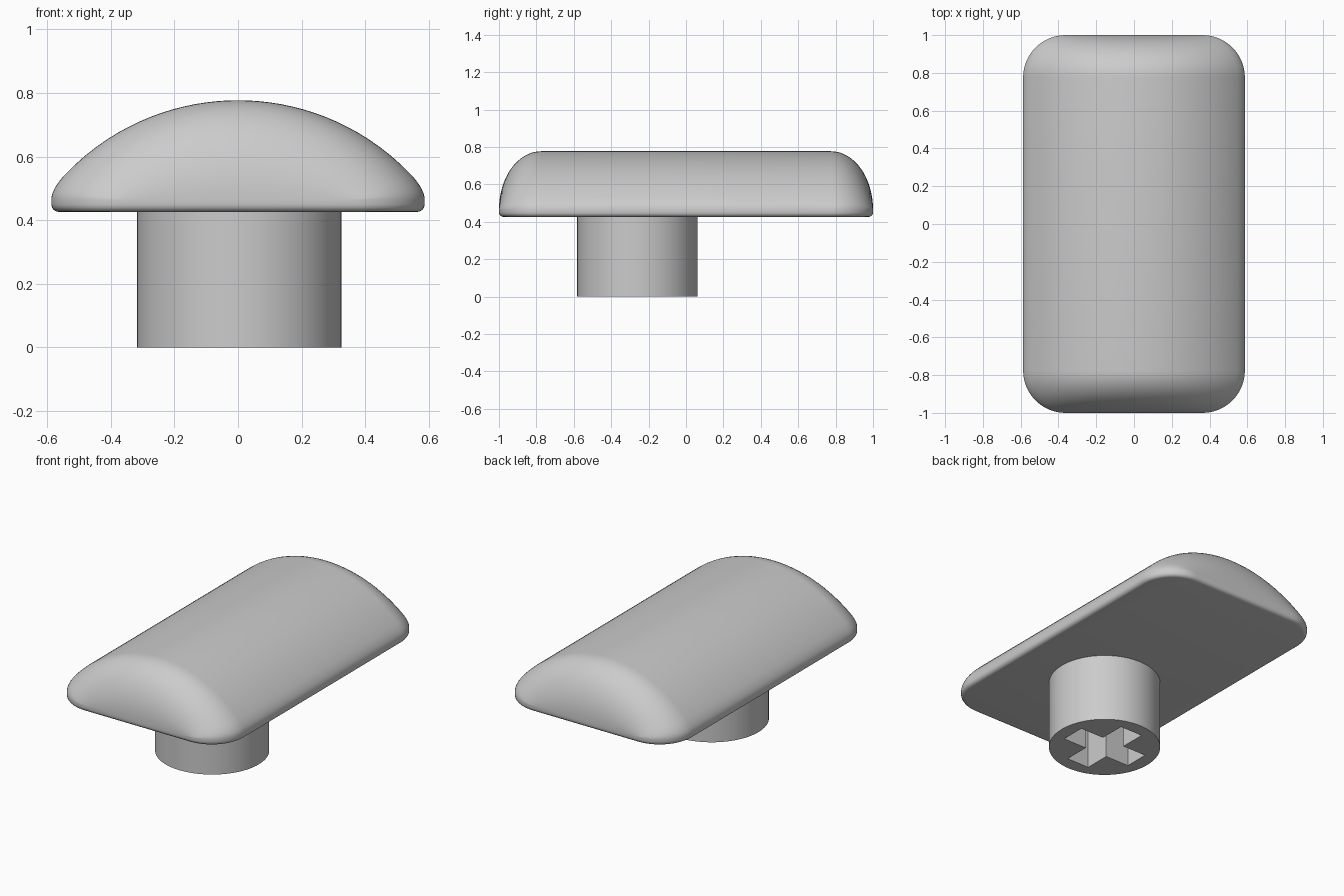
import bpy, bmesh, math

if "Cube" in bpy.data.objects:
    bpy.data.objects.remove(bpy.data.objects["Cube"])

grey = bpy.data.materials.new("light grey plastic")
grey.use_nodes = True
COLOR = (0.6, 0.6, 0.6, 1)
grey.diffuse_color = COLOR
grey.node_tree.nodes["Principled BSDF"].inputs["Base Color"].default_value = COLOR

HALF_X, HALF_Y, CORNER = 0.587, 1.0, 0.225
BOTTOM, WALL, TOP, ARC = 0.426, 0.465, 0.777, 0.75


def finish(name, bm, angle=40):
    bmesh.ops.recalc_face_normals(bm, faces=bm.faces)
    mesh = bpy.data.meshes.new(name)
    bm.to_mesh(mesh)
    bm.free()
    mesh.materials.append(grey)
    obj = bpy.data.objects.new(name, mesh)
    bpy.context.collection.objects.link(obj)
    smooth(obj, angle)
    return obj


def smooth(obj, angle):
    bpy.ops.object.select_all(action='DESELECT')
    obj.select_set(True)
    bpy.context.view_layer.objects.active = obj
    bpy.ops.object.shade_smooth_by_angle(angle=math.radians(angle))


def arc_z(x):
    return TOP - ARC + math.sqrt(ARC ** 2 - x ** 2)


def dome_profile():
    """Half-profile points from the wall to the crown, mirrored to both sides."""
    start = 0.55
    # softened shoulder between wall and dome
    a, c = (HALF_X, WALL), (start, arc_z(start))
    b = (HALF_X, arc_z(HALF_X))
    right = []
    for i in range(6):
        t = i / 6
        right.append(tuple((1 - t) ** 2 * p + 2 * t * (1 - t) * q + t * t * r
                           for p, q, r in zip(a, b, c)))
    right += [(start * (1 - i / 16), arc_z(start * (1 - i / 16))) for i in range(16)]
    left = [(-x, z) for x, z in reversed(right)]
    return right + [(0, TOP)] + left


# Cap: dome profile swept along y, shrinking on a quarter ellipse at both ends
bm = bmesh.new()
profile = dome_profile()
STEPS = 16
angles = [math.pi / 2 * i / STEPS for i in range(STEPS + 1)]
stations = [(HALF_Y - CORNER * (1 - math.sin(a)), math.cos(a)) for a in angles]
stations = [(-y, k) for y, k in reversed(stations)] + stations
rows = []
for y, k in stations:
    width = (HALF_X - CORNER * (1 - k)) / HALF_X
    points = [(HALF_X, BOTTOM)] + [(x, WALL + (z - WALL) * k) for x, z in profile]
    points.append((-HALF_X, BOTTOM))
    rows.append([bm.verts.new((x * width, y, z)) for x, z in points])
for r0, r1 in zip(rows, rows[1:]):
    for j in range(len(r0) - 1):
        bm.faces.new((r0[j], r0[j + 1], r1[j + 1], r1[j]))
for row in (rows[0], rows[-1]):
    bm.faces.new(row)
base = bm.faces.new([r[0] for r in rows] + [r[-1] for r in reversed(rows)])
bmesh.ops.recalc_face_normals(bm, faces=bm.faces)
# rounded bottom rim
bmesh.ops.bevel(bm, geom=list(base.edges), offset=0.024, offset_type='OFFSET',
                segments=4, profile=0.5, affect='EDGES', clamp_overlap=True)
finish("cap", bm)

# Stem: round post set towards the front of the cap
STEM_X, STEM_Y, STEM_R = 0.004, -0.26, 0.322
bm = bmesh.new()
bmesh.ops.create_cone(bm, cap_ends=True, segments=96, radius1=STEM_R,
                      radius2=STEM_R, depth=BOTTOM + 0.02)
bmesh.ops.translate(bm, verts=bm.verts, vec=(STEM_X, STEM_Y, (BOTTOM + 0.02) / 2))
stem = finish("stem", bm)

# Cross-shaped socket cut into the stem from below
ARM, SLOT = 0.24, 0.077
quarter = [(ARM, -SLOT), (ARM, SLOT), (SLOT, SLOT)]
outline = []
for turn in range(4):
    for x, y in quarter:
        for _ in range(turn):
            x, y = -y, x
        outline.append((x + STEM_X, y + STEM_Y))
bm = bmesh.new()
face = bm.faces.new([bm.verts.new((x, y, -0.05)) for x, y in outline])
up = bmesh.ops.extrude_face_region(bm, geom=[face])["geom"]
bmesh.ops.translate(bm, verts=[v for v in up if isinstance(v, bmesh.types.BMVert)],
                    vec=(0, 0, BOTTOM + 0.05))
cutter = finish("socket_cutter", bm)
cutter.hide_render = True

cut = stem.modifiers.new("socket", 'BOOLEAN')
cut.operation = 'DIFFERENCE'
cut.solver = 'EXACT'
cut.object = cutter
bpy.ops.object.select_all(action='DESELECT')
stem.select_set(True)
bpy.context.view_layer.objects.active = stem
bpy.ops.object.modifier_apply(modifier=cut.name)
bpy.data.objects.remove(cutter)
smooth(stem, 30)
